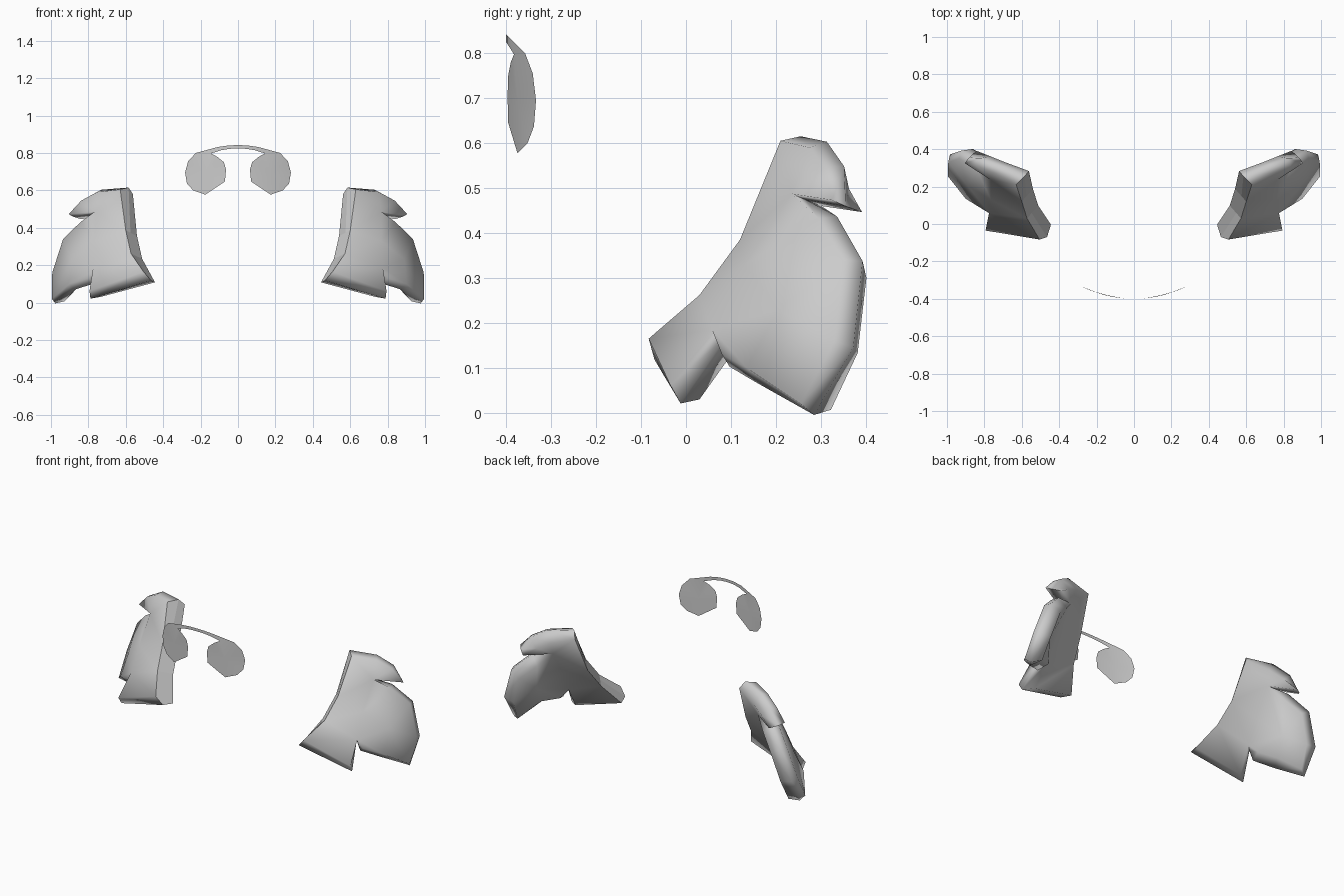
import bpy, math
from mathutils import Vector

if "Cube" in bpy.data.objects:
    bpy.data.objects.remove(bpy.data.objects["Cube"])


def make_object(name, verts, faces):
    mesh = bpy.data.meshes.new(name)
    mesh.from_pydata(verts, [], faces)
    obj = bpy.data.objects.new(name, mesh)
    bpy.context.collection.objects.link(obj)
    obj.modifiers.new("Mirror", "MIRROR")
    bpy.ops.object.select_all(action='DESELECT')
    obj.select_set(True)
    bpy.context.view_layer.objects.active = obj
    return obj


# Side flaps: lobed outline of the outer face, counter-clockwise from the inner foot
outline = [Vector(p) for p in (
    (.505, -.083, .165), (.794, -.035, .062), (.775, .058, .185),     # 0-2 foot, notch
    (.80, .08, .13), (.90, .135, .10), (.995, .255, .02),             # 3-5 big lobe bottom
    (.993, .33, .16), (.935, .35, .34), (.84, .295, .432),            # 6-8 big lobe side
    (.765, .235, .487),                                               # 9 upper notch
    (.905, .325, .473), (.838, .31, .545), (.755, .275, .59),         # 10-12 upper lobe
    (.63, .21, .605), (.60, .12, .385), (.572, .03, .262))]           # 13-15 inner edge
inner = [Vector((.765, .13, .33)), Vector((.89, .205, .23))]          # 16, 17 crown
patches = [(0, 1, 2, 15), (15, 2, 16, 14), (14, 16, 9), (14, 9, 13), (13, 9, 12),
           (12, 9, 11), (9, 10, 11), (16, 17, 8, 9), (17, 7, 8), (17, 6, 7),
           (17, 4, 5, 6), (2, 3, 4, 17), (2, 17, 16)]
normal = Vector((.63, -.72, .30)).normalized()
count = len(outline)


def edge_out(i):
    """Outward direction of outline edge i; the inner cut edge has none."""
    if i >= 13:
        return Vector()
    return (outline[(i + 1) % count] - outline[i]).cross(normal).normalized()


out = [(edge_out(i) + edge_out((i - 1) % count)) * .6 for i in range(count)]
out[10] *= .4
middle = [p - normal * .04 + o * .018 for p, o in zip(outline, out)]
back = [p - normal * .095 - o * .022 for p, o in zip(outline, out)]
# Rolled lower rim of the foot and raised top corner
middle[0], back[0] = Vector((.465, -.07, .118)), Vector((.444, -.003, .108))
middle[1], back[1] = Vector((.789, -.012, .021)), Vector((.735, .03, .03))
middle[13], back[13] = Vector((.585, .255, .615)), Vector((.562, .283, .58))
middle[12].z += .006
back += [p - normal * .095 for p in inner]

front = outline + inner
m0, b0 = len(front), len(front) + count
faces = list(patches) + [tuple(b0 + i for i in reversed(f)) for f in patches]
for i in range(count):
    j = (i + 1) % count
    faces += [(i, m0 + i, m0 + j, j), (m0 + i, b0 + i, b0 + j, m0 + j)]
flap = make_object("side_flap", front + middle + back, faces)
bpy.ops.object.shade_smooth_by_angle(angle=math.radians(110))
# The flat inner cut keeps crisp borders
cut = {base + i for base in (0, m0, b0) for i in (0, 13, 14, 15)}
for edge in flap.data.edges:
    if set(edge.vertices) <= cut:
        edge.use_edge_sharp = True

# Eyepieces: thin curved sheet, one lens fan plus half of the bridge, mirrored
lens = [(.225, .80), (.267, .755), (.283, .695), (.273, .637), (.24, .60), (.175, .577),
        (.07, .647), (.064, .71), (.075, .75), (.112, .78), (.145, .797)]
bridge = [(.107, .832), (.088, .815), (.05, .84), (.045, .822), (0, .842), (0, .824)]
flat = lens + bridge + [(.175, .69)]
n = len(lens)
faces = [(len(flat) - 1, (i + 1) % n, i) for i in range(n)]
faces += [(0, n - 1, n + 1, n), (n, n + 1, n + 3, n + 2), (n + 2, n + 3, n + 5, n + 4)]
make_object("eyepieces", [(x, -.40 + .83 * x * x, z) for x, z in flat],
            [f if len(f) == 3 else tuple(reversed(f)) for f in faces])
bpy.ops.object.shade_smooth_by_angle(angle=math.radians(40))
